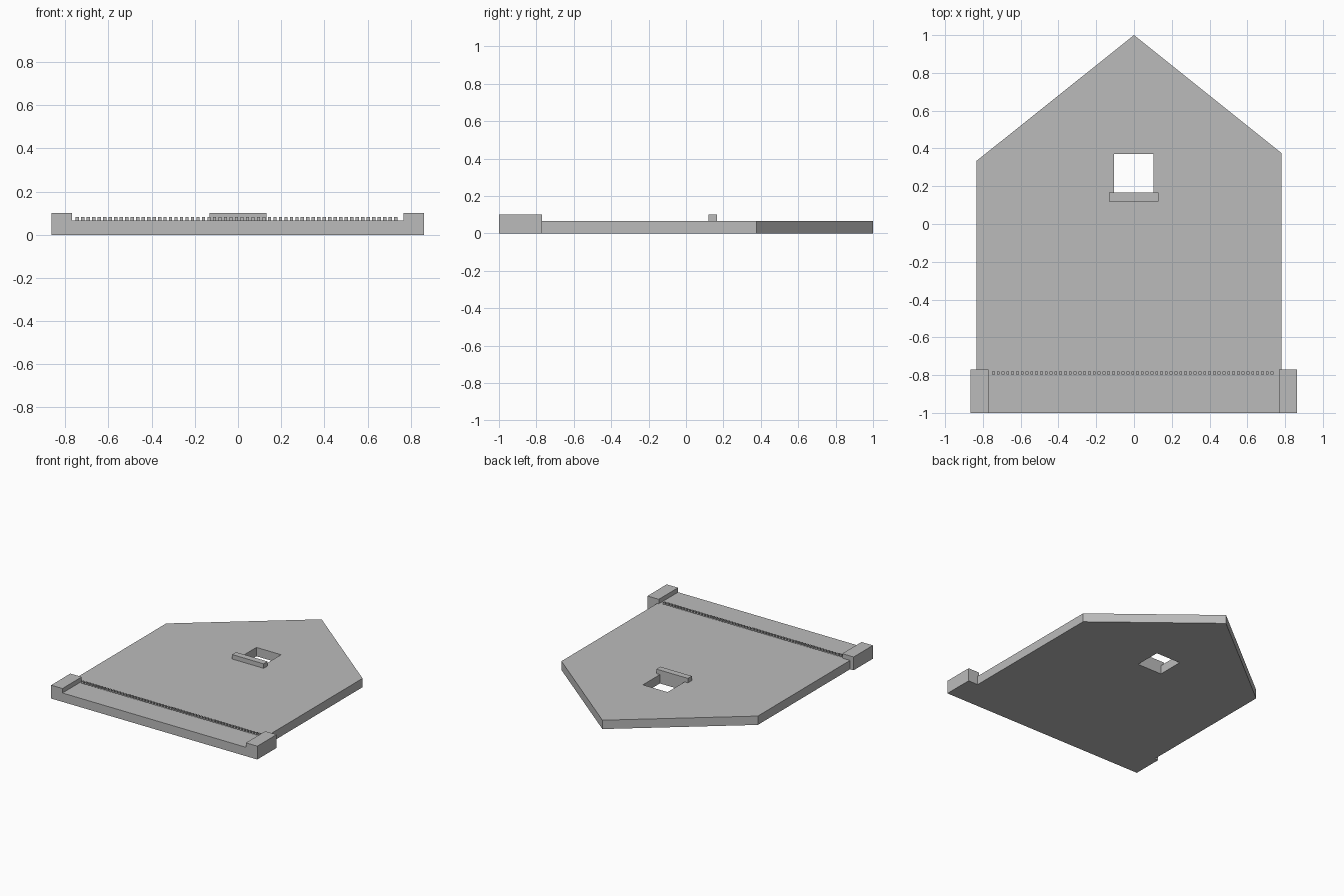
import bpy
import bmesh
from mathutils import Matrix

cube = bpy.data.objects.get("Cube")
if cube:
    bpy.data.objects.remove(cube, do_unlink=True)

# One plain grey for the whole panel
grey = bpy.data.materials.new("plain_grey")
grey.use_nodes = True
colour = (0.5, 0.5, 0.5, 1)
grey.diffuse_color = colour
grey.node_tree.nodes["Principled BSDF"].inputs["Base Color"].default_value = colour

THICK = 0.067
BLOCK_TOP = 0.101
FRONT, BLOCK_BACK = -1.0, -0.77


def finish(bm, name):
    bmesh.ops.recalc_face_normals(bm, faces=bm.faces)
    mesh = bpy.data.meshes.new(name)
    bm.to_mesh(mesh)
    bm.free()
    mesh.materials.append(grey)
    obj = bpy.data.objects.new(name, mesh)
    bpy.context.collection.objects.link(obj)
    return obj


def add_box(bm, xs, ys, zs):
    spans = (xs, ys, zs)
    centre = [(a + b) / 2 for a, b in spans]
    size = [b - a for a, b in spans]
    matrix = Matrix.Translation(centre) @ Matrix.Diagonal((*size, 1))
    bmesh.ops.create_cube(bm, size=1, matrix=matrix)


def box(name, xs, ys, zs):
    bm = bmesh.new()
    add_box(bm, xs, ys, zs)
    return finish(bm, name)


def plate(name, loops, height):
    """Extrude an outline, with any further loops cut as holes."""
    bm = bmesh.new()
    edges = []
    for loop in loops:
        verts = [bm.verts.new((x, y, 0)) for x, y in loop]
        edges += [bm.edges.new((v, verts[i - 1])) for i, v in enumerate(verts)]
    bmesh.ops.triangle_fill(bm, edges=edges, use_beauty=True, normal=(0, 0, 1))
    result = bmesh.ops.extrude_face_region(bm, geom=bm.faces[:], use_keep_orig=True)
    top = [g for g in result["geom"] if isinstance(g, bmesh.types.BMVert)]
    bmesh.ops.translate(bm, verts=top, vec=(0, 0, height))
    return finish(bm, name)


# Gabled wall with a square window opening
gable = [(-0.835, FRONT), (0.78, FRONT), (0.78, 0.376), (0, 1), (-0.835, 0.333)]
window = [(-0.105, 0.167), (0.102, 0.167), (0.102, 0.37), (-0.105, 0.37)]
plate("gable_wall", [gable, window], THICK)

# Window sill
box("window_sill", (-0.133, 0.131), (0.12, 0.167), (THICK, BLOCK_TOP))

# Raised end blocks at the foot of the wall
for name, xs in (("right_end_block", (-0.865, -0.77)), ("left_end_block", (0.767, 0.862))):
    box(name, xs, (FRONT, BLOCK_BACK), (0, BLOCK_TOP))

# Row of small dentils along the base band
COUNT, START, END, WIDTH = 59, -0.752, 0.738, 0.015
pitch = (END - START - WIDTH) / (COUNT - 1)
bm = bmesh.new()
for i in range(COUNT):
    x = START + i * pitch
    add_box(bm, (x, x + WIDTH), (-0.796, -0.781), (THICK, THICK + 0.016))
finish(bm, "dentil_row")
